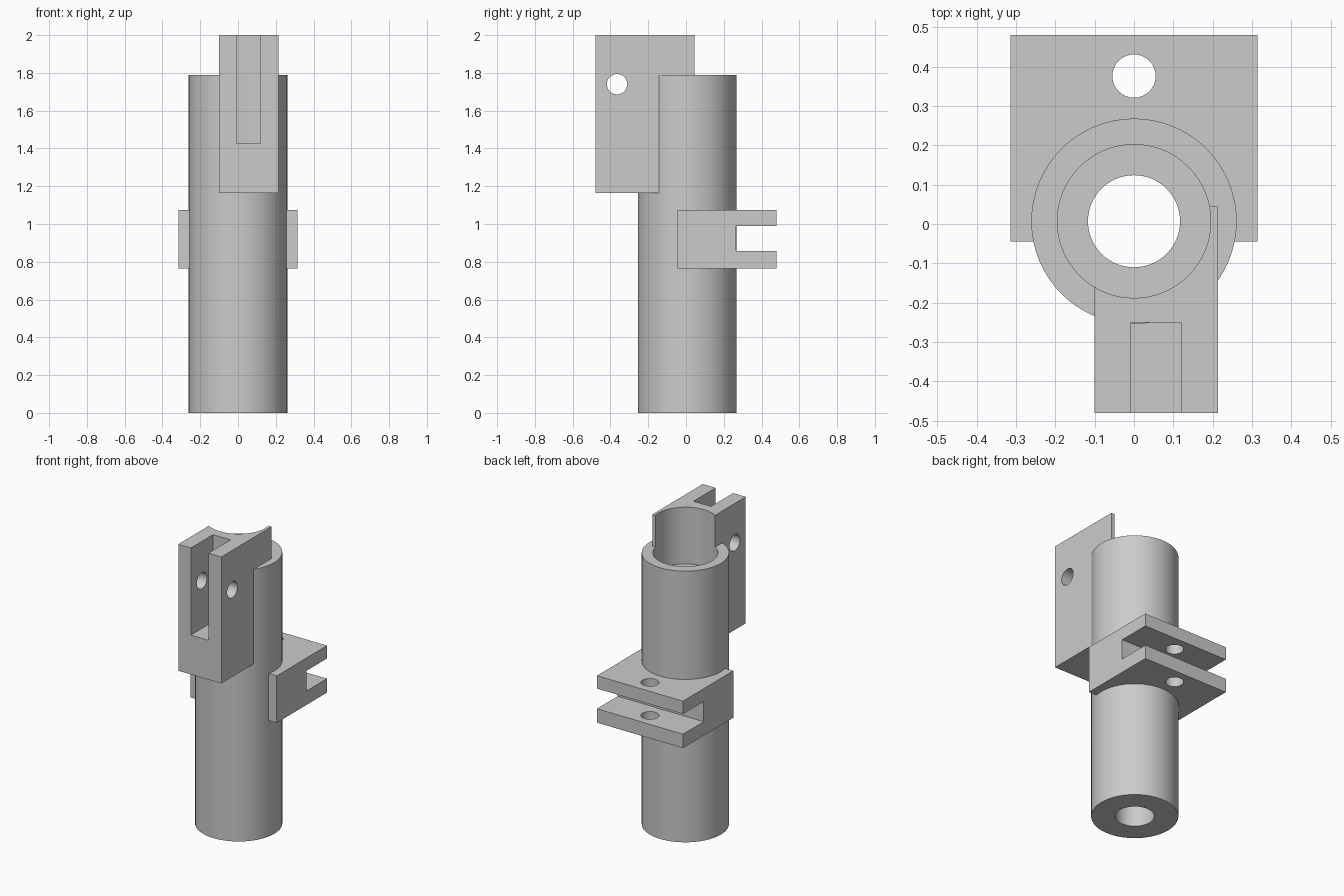
import bpy
import bmesh
from math import radians
from mathutils import Matrix, Vector

start = bpy.data.objects.get("Cube")
if start:
    bpy.data.objects.remove(start, do_unlink=True)

AXIS_Y = 0.007      # pipe centre line
TOP = 1.79          # pipe rim height
LEDGE = 1.625       # floor of the wide socket in the rim

steel = bpy.data.materials.new("plain grey")
steel.use_nodes = True
grey = (0.6, 0.6, 0.6, 1)
steel.diffuse_color = grey
steel.node_tree.nodes["Principled BSDF"].inputs["Base Color"].default_value = grey


def finish(name, bm):
    mesh = bpy.data.meshes.new(name)
    bm.to_mesh(mesh)
    bm.free()
    mesh.materials.append(steel)
    obj = bpy.data.objects.new(name, mesh)
    bpy.context.collection.objects.link(obj)
    return obj


def box(name, low, high):
    low, high = Vector(low), Vector(high)
    bm = bmesh.new()
    place = Matrix.Translation((low + high) / 2) @ Matrix.Diagonal((*(high - low), 1))
    bmesh.ops.create_cube(bm, size=1, matrix=place)
    return finish(name, bm)


def rod(name, centre, radius, length, along="Z", sides=64):
    bm = bmesh.new()
    turn = Matrix.Rotation(radians(90), 4, "Y") if along == "X" else Matrix()
    bmesh.ops.create_cone(bm, cap_ends=True, segments=sides, radius1=radius,
                          radius2=radius, depth=length,
                          matrix=Matrix.Translation(centre) @ turn)
    return finish(name, bm)


def combine(target, tool, operation):
    mod = target.modifiers.new(operation.lower(), "BOOLEAN")
    mod.operation = operation
    mod.solver = "EXACT"
    mod.object = tool
    bpy.context.view_layer.objects.active = target
    bpy.ops.object.modifier_apply(modifier=mod.name)
    bpy.data.objects.remove(tool, do_unlink=True)


# Upper block with an upright slot and a cross pin hole
lug = box("upper_lug", (-0.10, -0.48, 1.165), (0.214, 0.045, 2))
combine(lug, box("lug_slot", (-0.008, -0.6, 1.425), (0.12, -0.25, 2.2)), "DIFFERENCE")
combine(lug, rod("lug_pin_hole", (0, -0.365, 1.74), 0.054, 1, "X", 32), "DIFFERENCE")

# Rear bracket with a level slot and an upright pin hole
bracket = box("rear_bracket", (-0.314, -0.045, 0.765), (0.314, 0.48, 1.075))
combine(bracket, box("bracket_slot", (-1, 0.264, 0.857), (1, 0.7, 0.99)), "DIFFERENCE")
combine(bracket, rod("bracket_pin_hole", (0, 0.376, 0.9), 0.055, 1, sides=32), "DIFFERENCE")

# Pipe joined with both fittings, then bored through
pipe = rod("pipe_body", (0, AXIS_Y, TOP / 2), 0.261, TOP)
combine(pipe, lug, "UNION")
combine(pipe, bracket, "UNION")
combine(pipe, rod("through_bore", (0, AXIS_Y, 1), 0.117, 3), "DIFFERENCE")
combine(pipe, rod("rim_socket", (0, AXIS_Y, LEDGE + 0.5), 0.195, 1), "DIFFERENCE")

bpy.ops.object.select_all(action="DESELECT")
pipe.select_set(True)
bpy.context.view_layer.objects.active = pipe
bpy.ops.object.shade_smooth_by_angle(angle=radians(30))
